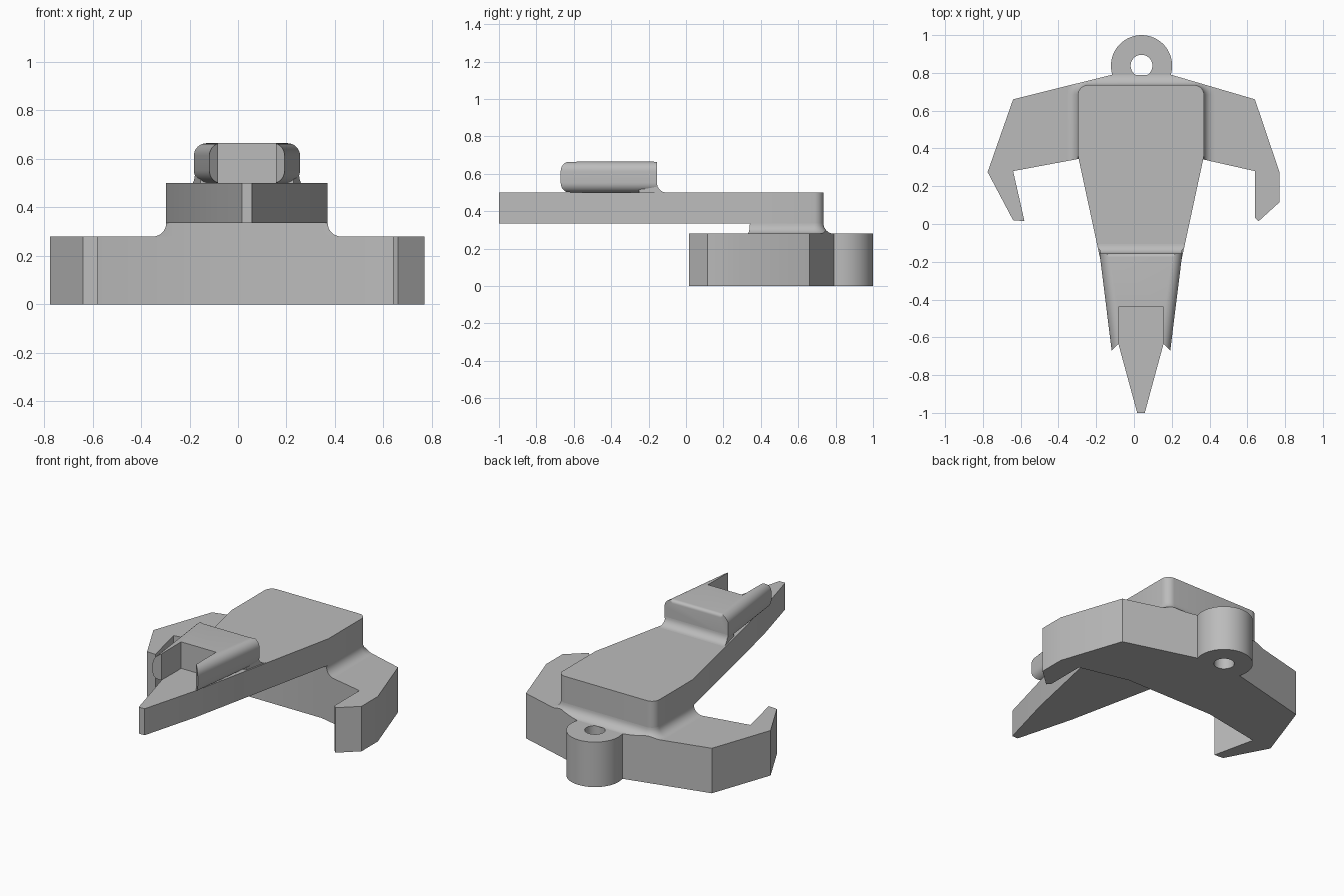
import bpy, bmesh
from math import sin, cos, pi, radians

cube = bpy.data.objects.get("Cube")
if cube:
    bpy.data.objects.remove(cube, do_unlink=True)

grey = bpy.data.materials.new("plain grey")
grey.use_nodes = True
colour = (0.5, 0.5, 0.5, 1)
grey.diffuse_color = colour
grey.node_tree.nodes["Principled BSDF"].inputs["Base Color"].default_value = colour

CX = 0.037          # centre line of the body
WING_TOP, BODY_LOW, BODY_TOP, FIN_TOP = 0.28, 0.335, 0.5, 0.665


def arc(x, y, r, start, end, n=8):
    angles = [radians(start + (end - start) * i / n) for i in range(n + 1)]
    return [(x + r * cos(a), y + r * sin(a)) for a in angles]


def loft(name, layers):
    """Solid through stacked outlines, given as (outline, z) pairs."""
    bm = bmesh.new()
    rings = [[bm.verts.new((x, y, z)) for x, y in outline] for outline, z in layers]
    n = len(rings[0])
    bm.faces.new(rings[0][::-1])
    bm.faces.new(rings[-1])
    for a, b in zip(rings, rings[1:]):
        for i in range(n):
            j = (i + 1) % n
            bm.faces.new((a[i], a[j], b[j], b[i]))
    bmesh.ops.recalc_face_normals(bm, faces=bm.faces[:])
    mesh = bpy.data.meshes.new(name)
    bm.to_mesh(mesh)
    bm.free()
    mesh.materials.append(grey)
    obj = bpy.data.objects.new(name, mesh)
    bpy.context.collection.objects.link(obj)
    return obj


def prism(name, outline, low, high):
    return loft(name, [(outline, low), (outline, high)])


def select(obj):
    bpy.ops.object.select_all(action='DESELECT')
    obj.select_set(True)
    bpy.context.view_layer.objects.active = obj


def boolean(obj, cutter, operation):
    mod = obj.modifiers.new("cut", 'BOOLEAN')
    mod.operation, mod.solver, mod.object = operation, 'EXACT', cutter
    select(obj)
    bpy.ops.object.modifier_apply(modifier=mod.name)
    bpy.data.objects.remove(cutter, do_unlink=True)


def body_half(y):
    """Half width of the tapering part of the body."""
    return 0.02 + 0.313 * (y + 1) / 1.36


# Hooked wings with the eyelet at the back
wing_outline = (
    arc(0.04, 0.838, 0.162, -17, 197, 32)
    + [(-0.64, 0.66), (-0.775, 0.275), (-0.64, 0.02), (-0.58, 0.015),
       (-0.64, 0.28), (-0.265, 0.35), (0.33, 0.35), (0.64, 0.28),
       (0.64, 0.035), (0.66, 0.015), (0.77, 0.115), (0.77, 0.275), (0.64, 0.66)])
wings = prism("wings_with_eyelet", wing_outline, 0, WING_TOP)
hole = prism("eyelet_hole", arc(0.04, 0.838, 0.058, 0, 345, 23), -0.1, 0.4)
boolean(wings, hole, 'DIFFERENCE')


# Body: tapered slab with rounded back corners
def body_back(d=0.0):
    r = 0.05 + d
    return arc(CX + 0.283, 0.685, r, 0, 90) + arc(CX - 0.283, 0.685, r, 90, 180)


nose = [(CX - 0.333, 0.36), (CX - 0.118, -0.64), (CX - 0.02, -1)]
body_outline = body_back() + nose + [(2 * CX - x, y) for x, y in reversed(nose)]
body = prism("tapered_body", body_outline, BODY_LOW, BODY_TOP)

# Flared neck joining the body to the wings, trimmed to the wing outline
R = BODY_LOW - WING_TOP
layers = []
for i in range(9):
    a = i / 8 * pi / 2
    d = R * (1 - sin(a))
    outline = body_back(d) + [(CX - 0.333 - d, 0.2), (CX + 0.333 + d, 0.2)]
    layers.append((outline, WING_TOP + R * (1 - cos(a))))
neck = loft("flared_neck", layers)
boolean(neck, prism("neck_trim", wing_outline, 0, 0.6), 'INTERSECT')

# Raised fin with rounded sides
fin_front, fin_back = -0.8, -0.155
fin = prism("forked_fin", [(CX - 0.219, fin_back), (CX - 0.139, fin_front),
                           (CX + 0.139, fin_front), (CX + 0.219, fin_back)],
            BODY_TOP, FIN_TOP)
bm = bmesh.new()
bm.from_mesh(fin.data)


def along(edge, axis):
    v = edge.verts[1].co - edge.verts[0].co
    return abs(v[axis]) > 0.9 * v.length


sides = [e for e in bm.edges if along(e, 1)]
bmesh.ops.bevel(bm, geom=sides, offset=0.052, segments=8, profile=0.5, affect='EDGES')
top_back = [e for e in bm.edges if along(e, 0)
            and all(v.co.z > FIN_TOP - 0.001 and v.co.y > -0.3 for v in e.verts)]
bmesh.ops.bevel(bm, geom=top_back, offset=0.02, segments=5, profile=0.5, affect='EDGES')
bm.to_mesh(fin.data)
bm.free()

# Slot between the prongs, with slanted prong ends
half_slot = [(0.12, -0.44), (0.12, -0.635), (0.3, -0.815), (0.3, -1)]
slot_outline = [(CX + x, y) for x, y in half_slot]
slot_outline += [(CX - x, y) for x, y in reversed(half_slot)]
boolean(fin, prism("fin_slot", slot_outline, 0.4, 0.8), 'DIFFERENCE')

# Concave step between the fin and the body
layers = []
for i in range(9):
    a = i / 8 * pi / 2
    back = fin_back + 0.05 * (1 - sin(a))
    wide, slim = body_half(back), body_half(-0.25)
    outline = [(CX + wide, back), (CX - wide, back),
               (CX - slim, -0.25), (CX + slim, -0.25)]
    layers.append((outline, BODY_TOP + 0.05 * (1 - cos(a))))
step = loft("fin_step", layers)

for part in (wings, body, neck, fin, step):
    select(part)
    bpy.ops.object.shade_smooth_by_angle(angle=radians(25))
